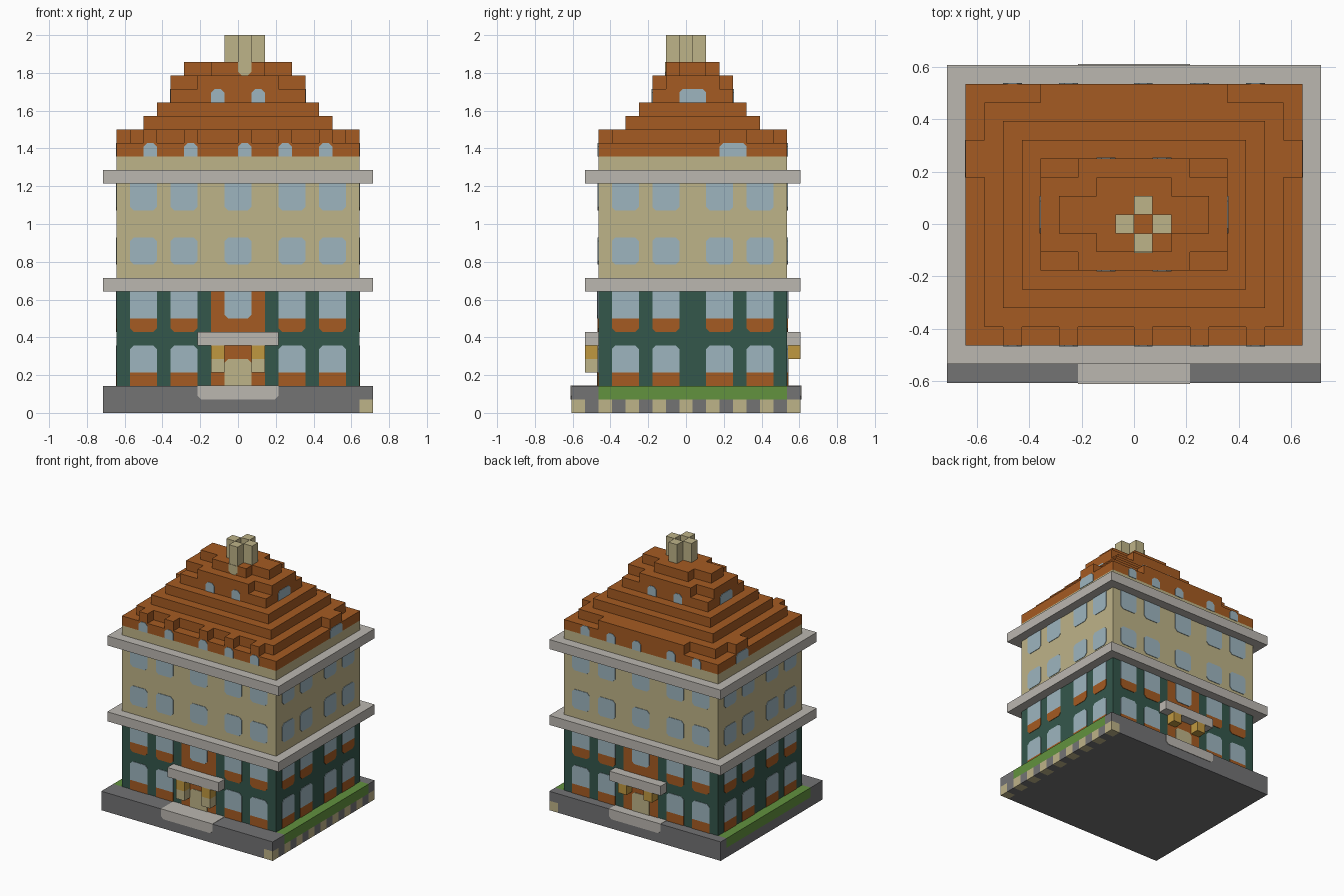
import bpy, bmesh
from mathutils import Vector

if "Cube" in bpy.data.objects:
    bpy.data.objects.remove(bpy.data.objects["Cube"])

U = 1 / 14  # one block


def lin(c):
    c /= 255
    return c / 12.92 if c <= 0.04045 else ((c + 0.055) / 1.055) ** 2.4


def material(name, rgb):
    m = bpy.data.materials.new(name)
    m.use_nodes = True
    col = [lin(c) for c in rgb] + [1]
    m.diffuse_color = col
    m.node_tree.nodes["Principled BSDF"].inputs["Base Color"].default_value = col
    return m


tan = material("sandstone", (190, 179, 136))
orange = material("terracotta", (165, 91, 34))
green = material("dark_green", (52, 87, 75))
glass = material("pale_glass", (157, 181, 191))
pale = material("pale_stone", (187, 183, 176))
dark = material("dark_paving", (115, 115, 116))
gold = material("lamp_gold", (192, 152, 64))
grass = material("grass", (98, 146, 62))


class Part:
    """Collects boxes and plates, measured in blocks, into one object."""

    def __init__(self, name, mat):
        self.name, self.mat, self.bm = name, mat, bmesh.new()

    def prism(self, pts, vec):
        a = [self.bm.verts.new(Vector(p) * U) for p in pts]
        b = [self.bm.verts.new((Vector(p) + Vector(vec)) * U) for p in pts]
        self.bm.faces.new(a)
        self.bm.faces.new(b[::-1])
        for i in range(len(a)):
            j = (i + 1) % len(a)
            self.bm.faces.new((a[j], a[i], b[i], b[j]))
        return self

    def box(self, x0, x1, y0, y1, z0, z1):
        pts = [(x0, y0, z0), (x1, y0, z0), (x1, y1, z0), (x0, y1, z0)]
        return self.prism(pts, (0, 0, z1 - z0))

    def plate(self, wall, u0, u1, z0, z1, cut="", lift=0.05):
        """Thin panel on a wall; cut names the chamfered corners (t, b)."""
        axis, sign, pos = wall
        c, t, b = 0.27, "t" in cut, "b" in cut
        pts = []
        for u, z, s, w, on in ((u0, z0, 1, 1, b), (u1, z0, -1, 1, b),
                               (u1, z1, -1, -1, t), (u0, z1, 1, -1, t)):
            pair = [(u, z + w * c), (u + s * c, z)] if on else [(u, z)]
            pts += pair if s * w > 0 else pair[::-1]
        if axis == "y":
            return self.prism([(u, pos, z) for u, z in pts], (0, sign * lift, 0))
        return self.prism([(pos, u, z) for u, z in pts], (sign * lift, 0, 0))

    def done(self):
        bmesh.ops.recalc_face_normals(self.bm, faces=self.bm.faces)
        me = bpy.data.meshes.new(self.name)
        self.bm.to_mesh(me)
        self.bm.free()
        me.materials.append(self.mat)
        bpy.context.collection.objects.link(bpy.data.objects.new(self.name, me))


# wall planes: axis, outward sign, position
FRONT, BACK = ("y", -1, -6.5), ("y", 1, 7.5)
RIGHT, LEFT = ("x", -1, -9), ("x", 1, 9)
LONG = (-8, -5, 3, 6)
SHORT = (-5.5, -2.5, 1.5, 4.5)

# paved base with grass verges and a row of kerb stones
base = Part("base", dark).box(-10, 9, -8.5, 8.5, 0, 1)
base.box(-9, 9, -6.5, 7.5, 1, 2)
base.box(-10, 10, -8.5, -6.5, 1, 2).box(-10, 10, 7.5, 8.5, 1, 2)
stones = Part("kerb_stones", tan)
for i in range(17):
    (base if i % 2 else stones).box(9, 10, i - 8.5, i - 7.5, 0, 1)
base.done()
stones.done()
verges = Part("grass_verges", grass)
for x in (-10, 9):
    verges.box(x, x + 1, -6.5, 7.5, 1, 2)
verges.done()

# walls and ledges
Part("lower_walls", green).box(-9, 9, -6.5, 7.5, 2, 9).done()
Part("upper_walls", tan).box(-9, 9, -6.5, 7.5, 10, 19).done()
ledges = Part("ledges", pale)
for z in (9, 17):
    ledges.box(-10, 10, -7.5, 8.5, z, z + 1)
ledges.done()

# windows and the panels under them
windows = Part("windows", glass)
panels = Part("window_panels", orange)
for wall in (FRONT, BACK, RIGHT, LEFT):
    for u in LONG if wall[0] == "y" else SHORT:
        panels.plate(wall, u, u + 2, 2, 3)
        windows.plate(wall, u, u + 2, 3, 5, "t")
        panels.plate(wall, u, u + 2, 6, 7, "b")
        windows.plate(wall, u, u + 2, 7, 9)
        windows.plate(wall, u, u + 2, 11, 13, "tb")
        windows.plate(wall, u, u + 2, 15, 17, "b")

# entrances, front and back
doors = Part("doors", tan)
lamps = Part("lamps", gold)
canopies = Part("canopies", pale)
steps = Part("steps", pale)
for wall in (FRONT, BACK):
    y0 = -7.5 if wall is FRONT else 7.5
    panels.plate(wall, -2, 2, 2, 5).plate(wall, -2, 2, 6, 9)
    doors.plate(wall, -1, 1, 2, 4, "t", 0.1)
    windows.plate(wall, -1, 1, 7, 9, "b", 0.1)
    for z, cut in ((11, "tb"), (15, "b")):
        windows.plate(wall, -1, 1, z, z + 2, cut)
    canopies.box(-3, 3, y0, y0 + 1, 5, 6)
    for x in (-2, 1):
        lamps.box(x, x + 1, y0, y0 + 1, 4, 5)
        if wall is FRONT:
            doors.box(x, x + 1, y0, y0 + 1, 3, 4)
    edge = (wall[0], wall[1], wall[1] * 8.5)
    steps.plate(edge, -3, 3, 1, 2.04, "b")
    steps.box(-3, 3, *sorted((edge[2], wall[2])), 2, 2.04)
for part in (doors, lamps, canopies, steps):
    part.done()

# stepped roof
roof = Part("roof", orange)
for x, y0, y1, z0, z1 in (
        (9, -6.5, 7.5, 19, 20), (8, -5.5, 6.5, 20, 21), (7, -4.5, 5.5, 21, 22),
        (6, -3.5, 4.5, 22, 23), (5, -2.5, 3.5, 23, 24), (5, -1.5, 2.5, 24, 25),
        (3, -2.5, 3.5, 24, 25), (4, -0.5, 1.5, 25, 26), (2, -1.5, 2.5, 25, 26)):
    roof.box(-x, x, y0, y1, z0, z1)

# dormers and roof windows
for x in (-7, -4, 0, 3, 6):
    roof.box(x, x + 1, -6.5, -5.5, 20, 21)
    windows.plate(FRONT, x, x + 1, 19, 20, "t")
    windows.plate(BACK, x, x + 1, 19, 20, "t")
roof.box(-5, 5, 6.5, 7.5, 20, 21)
for wall in (RIGHT, LEFT):
    roof.box(*sorted((wall[2], wall[1] * 8)), 2.5, 4.5, 20, 21)
    windows.plate(wall, 2.5, 4.5, 19, 20, "t")
    windows.plate(("x", wall[1], wall[1] * 5), -0.5, 1.5, 23, 24, "t")
for x in (-2, 1):
    windows.plate(("y", -1, -2.5), x, x + 1, 23, 24, "t")
    windows.plate(("y", 1, 3.5), x, x + 1, 23, 24, "t")
for part in (roof, windows, panels):
    part.done()

# cluster of four chimney stacks
chimney = Part("chimney", tan)
for x, y in ((-1, -0.5), (1, -0.5), (0, 0.5), (0, -1.5)):
    chimney.box(x, x + 1, y, y + 1, 26, 28)
chimney.plate(("y", -1, -1.5), 0, 1, 25, 26, "b").done()
